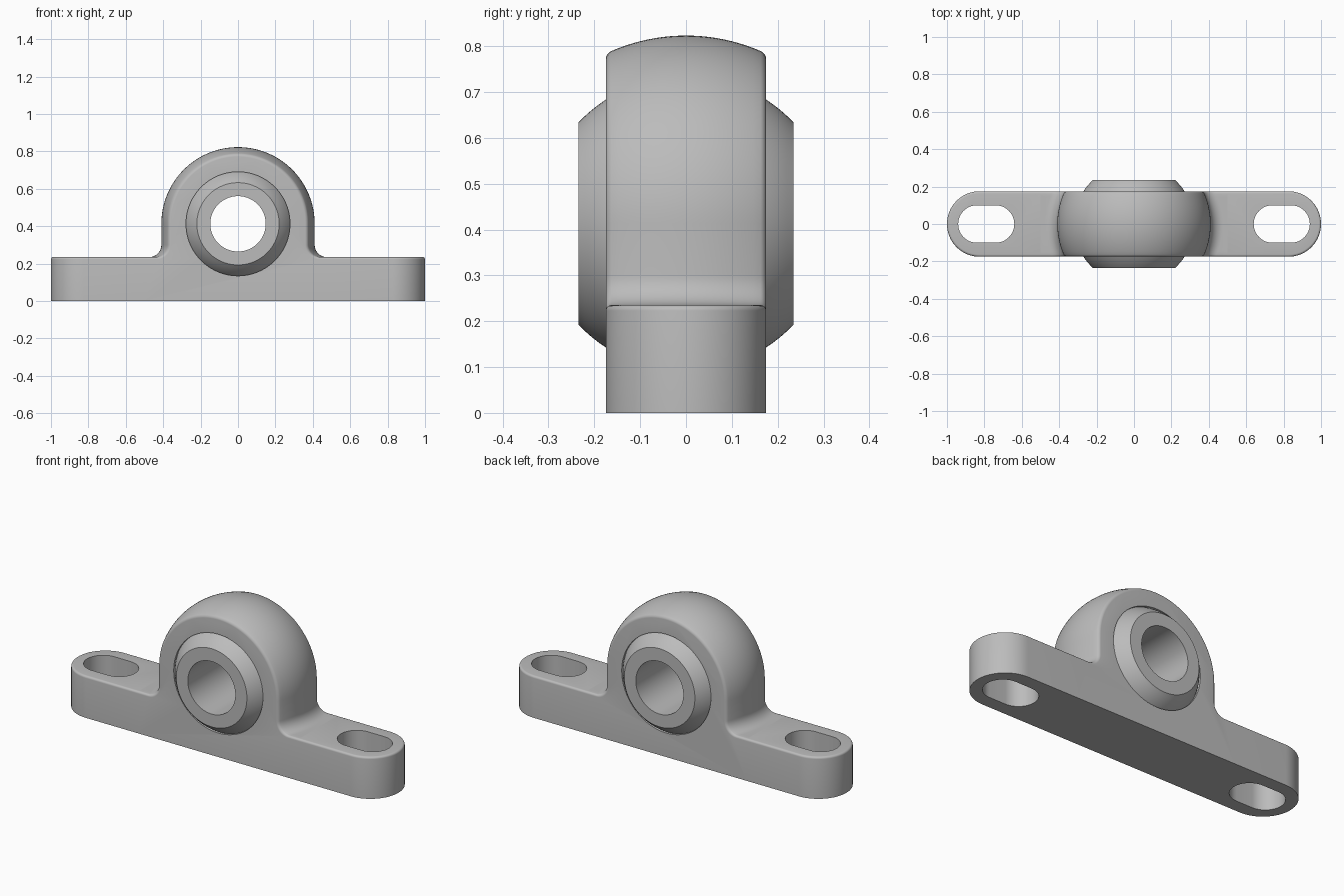
import bpy, bmesh
from math import sin, cos, pi, sqrt, radians
from mathutils import Matrix

HALF_Y, TOP, CENTRE, DOME = 0.175, 0.235, 0.413, 0.41   # housing depth, foot height, bore height, dome radius
FILLET, EDGE, SEAM = 0.065, 0.012, 0.5

if "Cube" in bpy.data.objects:
    bpy.data.objects.remove(bpy.data.objects["Cube"], do_unlink=True)

grey = bpy.data.materials.new("cast_grey")
grey.use_nodes = True
colour = (0.5, 0.5, 0.5, 1)
grey.diffuse_color = colour
grey.node_tree.nodes["Principled BSDF"].inputs["Base Color"].default_value = colour


def finish(name, bm):
    bmesh.ops.recalc_face_normals(bm, faces=bm.faces)
    mesh = bpy.data.meshes.new(name)
    bm.to_mesh(mesh)
    bm.free()
    obj = bpy.data.objects.new(name, mesh)
    bpy.context.collection.objects.link(obj)
    mesh.materials.append(grey)
    return obj


def activate(obj):
    bpy.ops.object.select_all(action='DESELECT')
    obj.select_set(True)
    bpy.context.view_layer.objects.active = obj


def smooth(obj):
    activate(obj)
    bpy.ops.object.shade_smooth_by_angle(angle=radians(30))


def cut(obj, cutter):
    mod = obj.modifiers.new("cut", 'BOOLEAN')
    mod.operation, mod.solver, mod.object = 'DIFFERENCE', 'EXACT', cutter
    activate(obj)
    bpy.ops.object.modifier_apply(modifier=mod.name)
    bpy.data.objects.remove(cutter, do_unlink=True)


def arc(cx, cy, r, a, b, n):
    return [(cx + r * cos(a + (b - a) * i / n), cy + r * sin(a + (b - a) * i / n)) for i in range(n + 1)]


def prism(points, z0, z1):
    bm = bmesh.new()
    face = bm.faces.new([bm.verts.new((x, y, z0)) for x, y in points])
    new = bmesh.ops.extrude_face_region(bm, geom=[face])["geom"]
    bmesh.ops.translate(bm, vec=(0, 0, z1 - z0), verts=[v for v in new if isinstance(v, bmesh.types.BMVert)])
    return bm


def loft(rings, closed):
    """Skin a list of rings; cap the ends, or join last to first."""
    bm = bmesh.new()
    loops = [[bm.verts.new(p) for p in ring] for ring in rings]
    pairs = list(zip(loops, loops[1:])) + ([(loops[-1], loops[0])] if closed else [])
    for a, b in pairs:
        for i in range(len(a)):
            j = (i + 1) % len(a)
            bm.faces.new((a[i], a[j], b[j], b[i]))
    if not closed:
        bm.faces.new(loops[0])
        bm.faces.new(loops[-1])
    return bm


# Domed housing: outline slices along y, shrinking by d at the rounded edges
def outline(y, d):
    r = sqrt(DOME ** 2 - y ** 2)
    half = [(SEAM, 0), (SEAM, TOP - d)]
    half += arc(r + FILLET, TOP + FILLET, FILLET + d, 1.5 * pi, pi, 10)
    half += arc(0, CENTRE, r - d, 0, pi / 2, 32)
    mirrored = [(-x, z) for x, z in reversed(half[:-1])]
    return [(x, y, z) for x, z in half + mirrored]


inner = HALF_Y - EDGE
slices = [(inner * i / 10, 0) for i in range(11)]
slices += [(inner + EDGE * sin(pi / 2 * i / 5), EDGE * (1 - cos(pi / 2 * i / 5))) for i in range(1, 6)]
slices = [(-y, d) for y, d in reversed(slices[1:])] + slices
housing = finish("domed_housing", loft([outline(y, d) for y, d in slices], False))

bm = bmesh.new()
bmesh.ops.create_cone(bm, cap_ends=True, segments=96, radius1=0.278, radius2=0.278, depth=1,
                      matrix=Matrix.Translation((0, 0, CENTRE)) @ Matrix.Rotation(pi / 2, 4, 'X'))
cut(housing, finish("bore_cutter", bm))
smooth(housing)

# Mounting feet: rounded ends with a softened top edge and a slotted bolt hole
for side, name in ((1, "left_foot"), (-1, "right_foot")):
    shape = [(SEAM, -HALF_Y)] + arc(1 - HALF_Y, 0, HALF_Y, -pi / 2, pi / 2, 40) + [(SEAM, HALF_Y)]
    bm = prism([(side * x, y) for x, y in shape], 0, TOP)
    rim = [e for e in bm.edges if all(v.co.z > TOP - 0.001 for v in e.verts)
           and any(abs(v.co.x) > SEAM + 0.001 for v in e.verts)]
    bmesh.ops.bevel(bm, geom=rim, offset=EDGE, segments=5, profile=0.5, affect='EDGES')
    foot = finish(name, bm)
    slot = arc(0.84, 0, 0.1, -pi / 2, pi / 2, 24) + arc(0.74, 0, 0.1, pi / 2, 1.5 * pi, 24)
    cut(foot, finish("slot_cutter", prism([(side * x, y) for x, y in slot], -0.1, TOP + 0.1)))
    smooth(foot)

# Bearing ball: truncated sphere with a straight bore, turned around y
FACE, RIM, BORE = 0.235, 0.22, 0.148
ball_r = sqrt(FACE ** 2 + RIM ** 2)
profile = [(BORE, -FACE)]
for i in range(33):
    y = -FACE + 2 * FACE * i / 32
    profile.append((sqrt(ball_r ** 2 - y ** 2), y))
profile.append((BORE, FACE))
rings = [[(r * cos(2 * pi * k / 96), y, CENTRE + r * sin(2 * pi * k / 96)) for r, y in profile]
         for k in range(96)]
smooth(finish("bearing_ball", loft(rings, True)))
